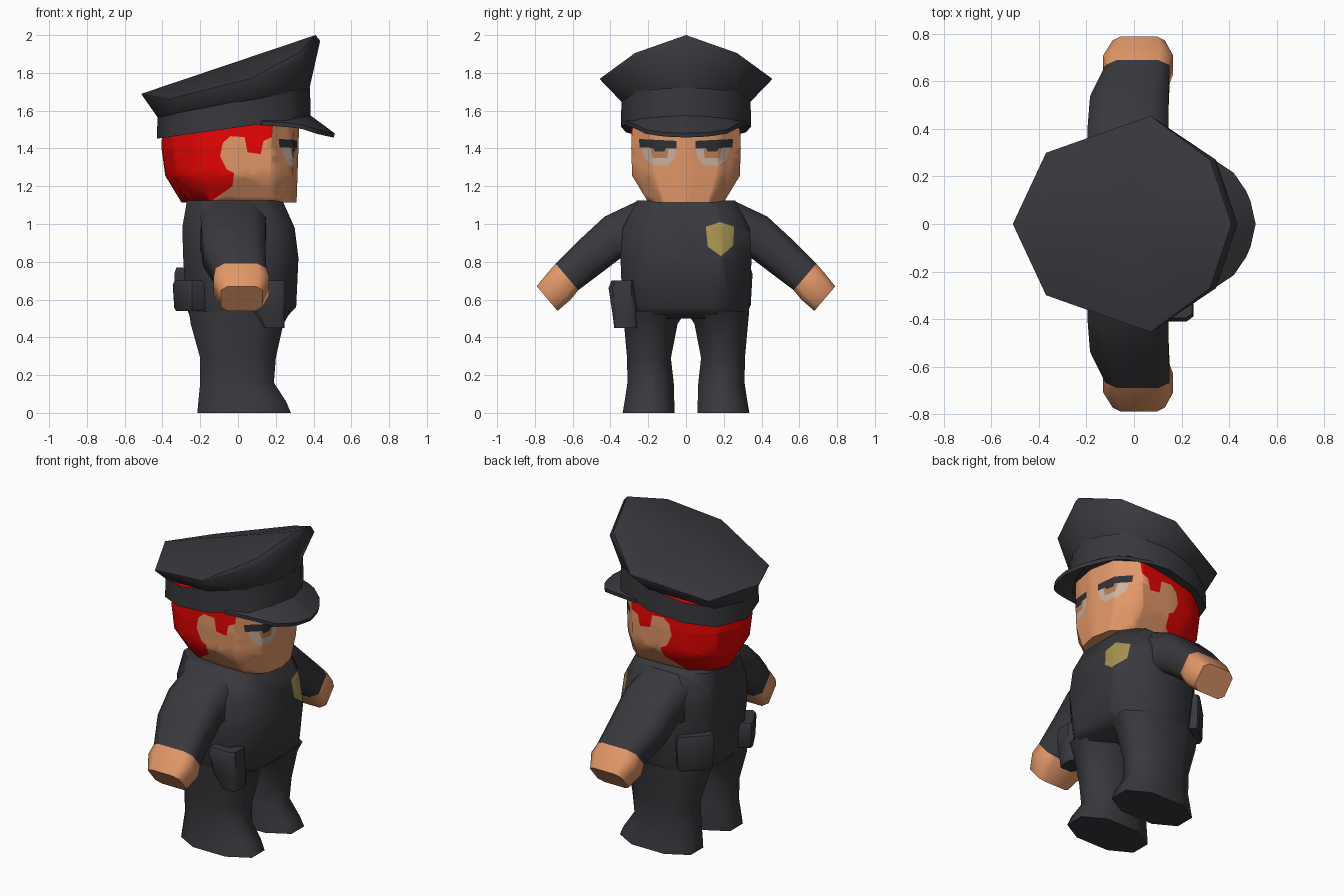
import bpy, bmesh, math
from mathutils import Vector, Matrix

if "Cube" in bpy.data.objects:
    bpy.data.objects.remove(bpy.data.objects["Cube"])

V = Vector


def mat(name, r, g, b):
    m = bpy.data.materials.new(name)
    m.diffuse_color = (r, g, b, 1)
    m.use_nodes = True
    m.node_tree.nodes["Principled BSDF"].inputs["Base Color"].default_value = m.diffuse_color
    return m


DARK = mat("dark cloth", 0.040, 0.040, 0.047)
SKIN = mat("skin", 0.76, 0.31, 0.14)
RED = mat("red hair", 0.80, 0.001, 0.001)
GOLD = mat("badge gold", 0.38, 0.29, 0.08)
WHITE = mat("eye white", 0.60, 0.45, 0.36)
IRIS = mat("iris brown", 0.50, 0.21, 0.09)
BROW = mat("brow dark", 0.03, 0.03, 0.035)


def loft(rings, start=True, end=True, peak=None):
    """Skin a stack of rings and cap the ends (peak = fan point of the last cap)."""
    bm = bmesh.new()
    rows = [[bm.verts.new(p) for p in r] for r in rings]
    n = len(rows[0])
    for a, b in zip(rows, rows[1:]):
        for i in range(n):
            j = (i + 1) % n
            bm.faces.new((a[i], a[j], b[j], b[i]))
    if start:
        bm.faces.new(rows[0][::-1])
    if peak:
        c = bm.verts.new(peak)
        for i in range(n):
            bm.faces.new((rows[-1][i], rows[-1][(i + 1) % n], c))
    elif end:
        bm.faces.new(rows[-1])
    bmesh.ops.recalc_face_normals(bm, faces=bm.faces)
    return bm


def finish(name, bm, mats, angle=35):
    me = bpy.data.meshes.new(name)
    bm.to_mesh(me)
    bm.free()
    for m in mats:
        me.materials.append(m)
    ob = bpy.data.objects.new(name, me)
    bpy.context.collection.objects.link(ob)
    bpy.ops.object.select_all(action='DESELECT')
    ob.select_set(True)
    bpy.context.view_layer.objects.active = ob
    bpy.ops.object.shade_smooth_by_angle(angle=math.radians(angle))
    return ob


def inside(p, poly):
    hit = False
    for (x1, y1), (x2, y2) in zip(poly, poly[1:] + poly[:1]):
        if (y1 > p[1]) != (y2 > p[1]) and p[0] < (x2 - x1) * (p[1] - y1) / (y2 - y1) + x1:
            hit = not hit
    return hit


def paint(bm, poly, axis, index, front_only=True):
    """Cut an outline (axis, z) through the mesh and colour the faces inside it."""
    for a, b in zip(poly, poly[1:] + poly[:1]):
        co, no = V((0, 0, a[1])), V((0, 0, b[0] - a[0]))
        co[axis], no[axis] = a[0], -(b[1] - a[1])
        bmesh.ops.bisect_plane(bm, geom=bm.verts[:] + bm.edges[:] + bm.faces[:],
                               plane_co=co, plane_no=no.normalized(), dist=1e-5)
    bm.normal_update()
    for f in bm.faces:
        c = f.calc_center_median()
        if (not front_only or f.normal.x > 0.2) and inside((c[axis], c.z), poly):
            f.material_index = index


def sym(half):
    """Close a half outline (first and last point on y = 0)."""
    return [V(p) for p in half] + [V((p[0], -p[1], p[2])) for p in half[-2:0:-1]]


def octo(c, a, b, k=0.6):
    """Eight-sided ring around c with half-axes a and b."""
    c, a, b = V(c), V(a), V(b)
    return [c + a * u + b * v for u, v in ((1, -k), (1, k), (k, 1), (-k, 1),
                                           (-1, k), (-1, -k), (-k, -1), (k, -1))]


def slab(x0, x1, y0, y1, z, k=0.6):
    return octo(((x0 + x1) / 2, (y0 + y1) / 2, z), ((x1 - x0) / 2, 0, 0), (0, (y1 - y0) / 2, 0), k)


# Torso with the badge cut into the chest
bm = loft([slab(x0, x1, -y, y, z, k) for x0, x1, y, z, k in (
    (-0.25, 0.25, 0.32, 0.50, 0.5), (-0.275, 0.308, 0.337, 0.56, 0.5), (-0.29, 0.32, 0.347, 0.82, 0.56),
    (-0.295, 0.30, 0.335, 0.98, 0.56), (-0.27, 0.235, 0.26, 1.125, 0.6))])
paint(bm, [(0.105, 0.985), (0.18, 1.01), (0.255, 0.985), (0.25, 0.885), (0.185, 0.83), (0.115, 0.88)], 1, 1)
finish("torso", bm, [DARK, GOLD], 65)

for s, side in ((1, "left"), (-1, "right")):
    # Legs with feet
    bm = loft([slab(x0, x1, s * y0, s * y1, z, 0.46) for x0, x1, y0, y1, z in (
        (-0.215, 0.28, 0.06, 0.335, 0), (-0.21, 0.255, 0.062, 0.325, 0.06),
        (-0.20, 0.19, 0.065, 0.31, 0.16), (-0.20, 0.20, 0.08, 0.312, 0.29),
        (-0.25, 0.24, 0.045, 0.328, 0.47), (-0.26, 0.28, 0.0, 0.335, 0.54))], end=False)
    finish(side + "_leg", bm, [DARK], 65)

    # Sleeve and hand: rings given by upper and lower (y, z) point and x range
    def ring(uy, uz, ly, lz, x0, x1, k=0.6):
        return octo(((x0 + x1) / 2, s * (uy + ly) / 2, (uz + lz) / 2), ((x1 - x0) / 2, 0, 0),
                    (0, s * (uy - ly) / 2, (uz - lz) / 2), k)
    wrist = ring(0.69, 0.79, 0.57, 0.65, -0.12, 0.15, 0.65)
    bm = loft([ring(0.26, 1.12, 0.25, 0.78, -0.2, 0.15), ring(0.43, 1.04, 0.345, 0.82, -0.195, 0.145),
               ring(0.56, 0.92, 0.45, 0.74, -0.185, 0.145), wrist], False, False)
    finish(side + "_sleeve", bm, [DARK], 65)
    bm = loft([wrist, ring(0.73, 0.745, 0.61, 0.60, -0.13, 0.165, 0.65),
               ring(0.79, 0.67, 0.68, 0.54, -0.09, 0.13, 0.68)], start=False)
    finish(side + "_hand", bm, [SKIN], 60)

# Head: squarish face, rounded back
shape = ((-1, 0), (-0.83, 0.6), (-0.5, 0.9), (0, 0.99), (0.6, 1), (0.92, 0.6), (1, 0))
bm = loft([sym([((x0 + x1) / 2 + u * (x1 - x0) / 2, v * y, z) for u, v in shape]) for x0, x1, y, z in (
    (-0.30, 0.31, 0.2, 1.115), (-0.385, 0.315, 0.285, 1.255), (-0.405, 0.32, 0.29, 1.4), (-0.40, 0.325, 0.285, 1.58))])
paint(bm, [(-0.6, 1.0), (-0.2, 1.0), (-0.13, 1.13), (-0.03, 1.2), (-0.02, 1.27), (-0.06, 1.29), (-0.095, 1.36),
           (-0.08, 1.43), (-0.04, 1.465), (0.035, 1.46), (0.05, 1.38), (0.12, 1.37), (0.135, 1.44),
           (0.18, 1.46), (0.2, 1.7), (-0.6, 1.7)], 0, 1, False)
for s in (1, -1):
    for idx, outline in (
            (2, ((0.05, 1.41), (0.06, 1.35), (0.1, 1.31), (0.18, 1.31), (0.22, 1.35), (0.235, 1.41))),
            (3, ((0.09, 1.41), (0.1, 1.35), (0.175, 1.35), (0.19, 1.41))),
            (4, ((0.10, 1.41), (0.115, 1.385), (0.165, 1.385), (0.18, 1.41))),
            (4, ((0.05, 1.4), (0.245, 1.405), (0.25, 1.45), (0.05, 1.44)))):
        paint(bm, [(s * y, z) for y, z in outline], 1, idx)
finish("head", bm, [SKIN, RED, WHITE, IRIS, BROW], 65)

# Cap: tilted band and flared crown
band = ((-0.43, 0), (-0.36, 0.215), (-0.2, 0.315), (0.02, 0.345), (0.27, 0.27), (0.345, 0.14), (0.385, 0))
bm = loft([sym([(x, y, 1.512 + 0.14 * x) for x, y in band]),
           sym([(x * 0.99, y * 0.99, 1.65 + 0.19 * x) for x, y in band])], end=False)
finish("cap_band", bm, [DARK], 60)
rim = ((-0.51, 0, 1.69), (-0.37, 0.30, 1.66), (0.07, 0.455, 1.77), (0.32, 0.27, 1.905), (0.41, 0, 2.0))
base = [band[i] for i in (0, 1, 3, 4, 6)]
bm = loft([sym([(x * 0.98, y * 0.98, 1.64 + 0.19 * x) for x, y in base]),
           sym([(x + 0.025 * (x > 0.2), y, z - 0.025 * (x > 0.2) - 0.005) for x, y, z in rim]),
           sym(rim)], start=False, peak=(-0.05, 0, 1.845))
finish("cap_crown", bm, [DARK], 55)


def arc(pts, n=10):
    """Resample a half arc and mirror it."""
    out = []
    for i in range(n + 1):
        t = i / n * (len(pts) - 1)
        j = min(int(t), len(pts) - 2)
        out.append(V(pts[j]).lerp(V(pts[j + 1]), t - j))
    return out + [V((p.x, -p.y, p.z)) for p in out[-2::-1]]


# Visor: crescent between the band and an outer arc
inner = ((0.12, 0.30, 1.55), (0.26, 0.25, 1.565), (0.33, 0.13, 1.58), (0.37, 0, 1.585))
outer = ((0.13, 0.32, 1.545), (0.33, 0.275, 1.53), (0.42, 0.215, 1.50), (0.485, 0.12, 1.485), (0.512, 0, 1.48))
low = V((-0.005, 0, -0.022))
bm = loft([[p, q, q + low, p + low] for p, q in zip(arc(inner), arc(outer))])
finish("cap_visor", bm, [DARK], 40)

# Holster on the right hip
bm = loft([slab(x0, x1, y0, y1, z, 0.7) for x0, x1, y0, y1, z in (
    (0.14, 0.245, -0.38, -0.26, 0.45), (0.09, 0.25, -0.39, -0.26, 0.53),
    (0.065, 0.25, -0.41, -0.27, 0.66), (0.08, 0.245, -0.395, -0.27, 0.70))])
finish("holster", bm, [DARK], 50)

# Belt pouches on the back corners
for name, x, y, z, w, h, turn in (("left_pouch", -0.22, 0.235, 0.66, 0.11, 0.11, -45),
                                  ("right_pouch", -0.245, -0.22, 0.62, 0.10, 0.08, 30)):
    bm = loft([slab(-0.07 * f, 0.07 * f, -w * f, w * f, dz * h, 0.8)
               for f, dz in ((0.82, -1), (0.92, -0.8), (1, 0.7), (0.9, 1))])
    bm.transform(Matrix.Translation((x, y, z)) @ Matrix.Rotation(math.radians(turn), 4, 'Z'))
    finish(name, bm, [DARK], 45)
